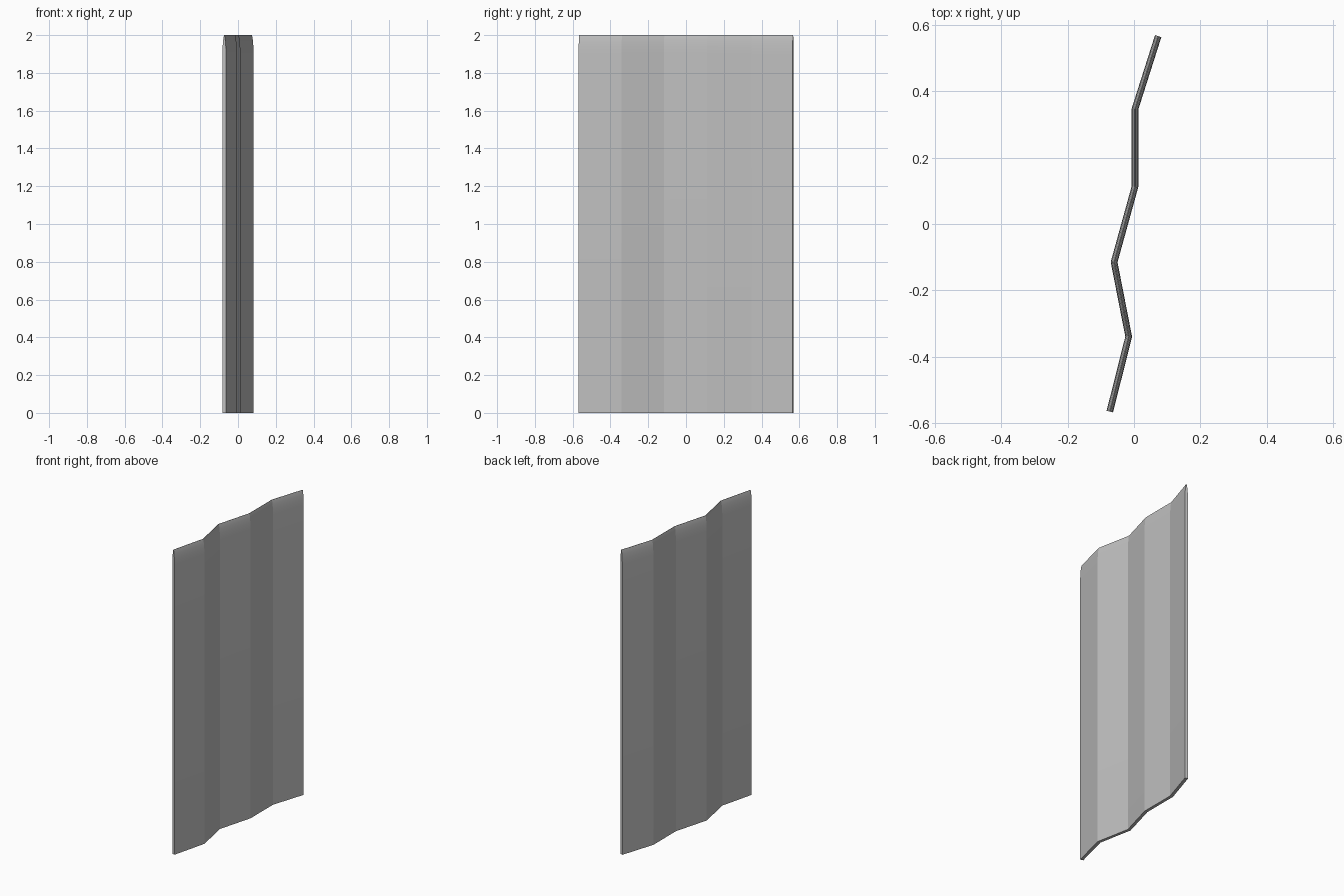
import bpy, bmesh, math
from mathutils import Vector

cube = bpy.data.objects.get("Cube")
if cube:
    bpy.data.objects.remove(cube)

# Plan of the folds, front to back
PATH = [Vector(p) for p in [(-0.073, -0.566), (-0.016, -0.34), (-0.06, -0.115),
                            (0.003, 0.113), (0.003, 0.347), (0.073, 0.567)]]
HALF = 0.01
# Height and share of the thickness: the top edge rounds off
LEVELS = [(0, 1), (1.9, 1), (1.94, 0.87), (1.97, 0.62), (1.99, 0.33), (2, 0.08)]

grey = bpy.data.materials.new("panel grey")
grey.use_nodes = True
colour = (0.52, 0.52, 0.52, 1)
grey.diffuse_color = colour
grey.node_tree.nodes["Principled BSDF"].inputs["Base Color"].default_value = colour


def mitre(i):
    """Offset of unit thickness at a fold, square at the two ends."""
    dirs = [(PATH[k + 1] - PATH[k]).normalized()
            for k in (i - 1, i) if 0 <= k < len(PATH) - 1]
    normals = [Vector((d.y, -d.x)) for d in dirs]
    middle = sum(normals, Vector((0, 0))).normalized()
    return middle / middle.dot(normals[0])


# Closed outline of the sheet, lofted through the levels
bm = bmesh.new()
count = len(PATH)
outline = [(i, 1) for i in range(count)] + [(i, -1) for i in reversed(range(count))]
rings = []
for z, share in LEVELS:
    ring = []
    for i, side in outline:
        p = PATH[i] + mitre(i) * side * HALF * share
        ring.append(bm.verts.new((p.x, p.y, z)))
    rings.append(ring)
for low, high in zip(rings, rings[1:]):
    for j in range(len(low)):
        k = (j + 1) % len(low)
        bm.faces.new((low[j], low[k], high[k], high[j]))

# Bottom and top, one strip per fold
for ring in (rings[0], rings[-1]):
    for i in range(count - 1):
        bm.faces.new((ring[i], ring[i + 1], ring[-i - 2], ring[-i - 1]))
bmesh.ops.recalc_face_normals(bm, faces=bm.faces)

mesh = bpy.data.meshes.new("folded_panel")
bm.to_mesh(mesh)
bm.free()
panel = bpy.data.objects.new("folded_panel", mesh)
bpy.context.collection.objects.link(panel)
mesh.materials.append(grey)

# Smooth rounded top, crisp folds
bpy.ops.object.select_all(action="DESELECT")
panel.select_set(True)
bpy.context.view_layer.objects.active = panel
bpy.ops.object.shade_smooth_by_angle(angle=math.radians(14))
